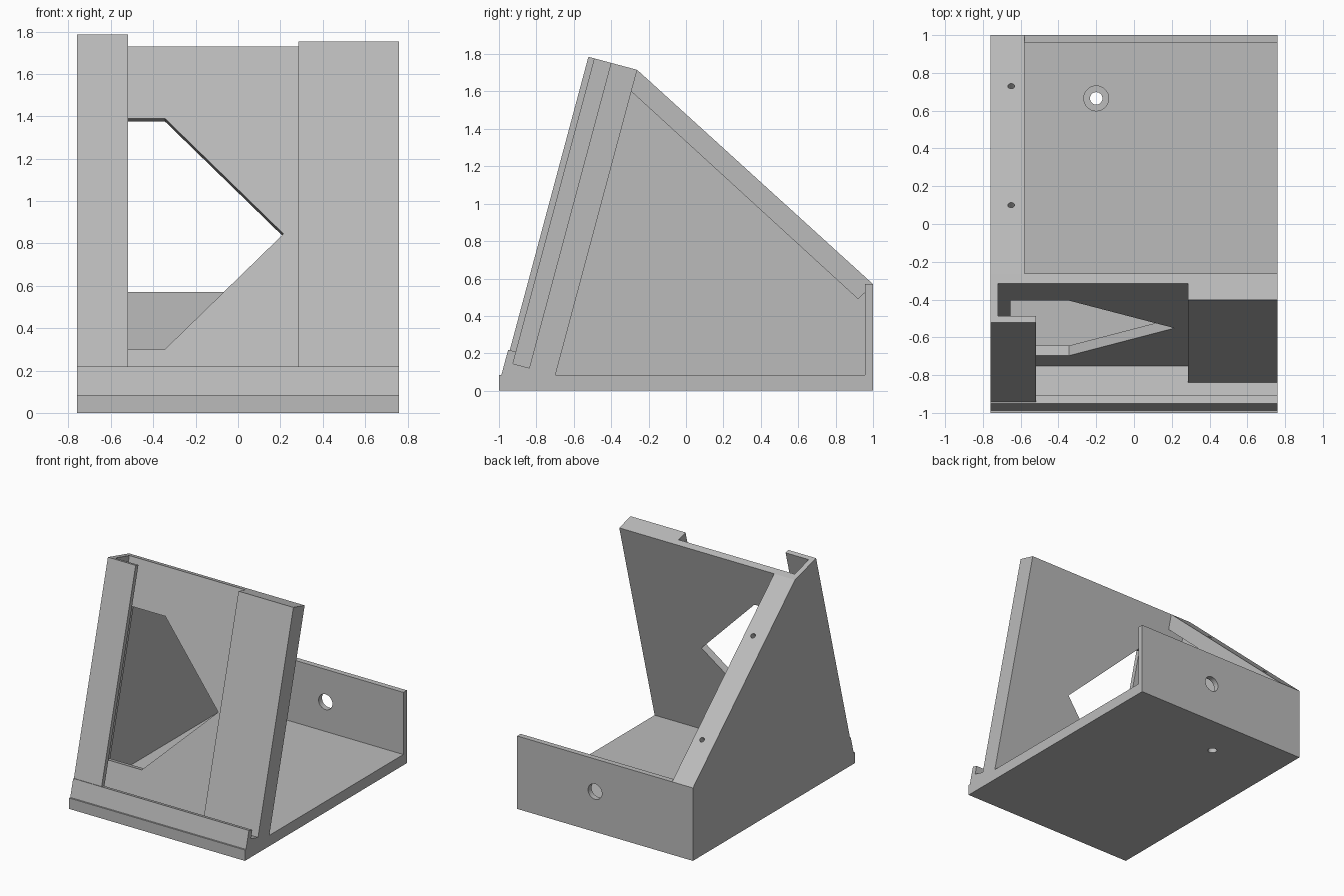
import bpy, bmesh, math
from mathutils import Vector, Matrix

cube = bpy.data.objects.get("Cube")
if cube:
    bpy.data.objects.remove(cube, do_unlink=True)

grey = bpy.data.materials.new("light grey")
grey.use_nodes = True
grey.diffuse_color = (0.5, 0.5, 0.5, 1)
grey.node_tree.nodes["Principled BSDF"].inputs["Base Color"].default_value = (0.5, 0.5, 0.5, 1)

# Tilted frame: d is depth behind the front face, s is height along it
TILT = math.radians(15)
UP = Vector((0, math.sin(TILT), math.cos(TILT)))
INWARD = Vector((0, math.cos(TILT), -math.sin(TILT)))
ORIGIN = Vector((0, -0.959, 0.154))
HEIGHT, PLATE_BACK, PLATE_FRONT, BLOCK_FRONT, LIP = 1.689, 0.27, 0.215, 0.125, 0.035
SILL = 0.065


def tilted(d, s, x=0):
    return ORIGIN + INWARD * d + UP * s + Vector((x, 0, 0))


def prism(name, points, sweep):
    """Extrude a closed outline along a vector."""
    bm = bmesh.new()
    face = bm.faces.new([bm.verts.new(p) for p in points])
    new = bmesh.ops.extrude_face_region(bm, geom=[face])["geom"]
    bmesh.ops.translate(bm, vec=sweep, verts=[v for v in new if isinstance(v, bmesh.types.BMVert)])
    bmesh.ops.recalc_face_normals(bm, faces=bm.faces)
    return finish(name, bm)


def finish(name, bm):
    mesh = bpy.data.meshes.new(name)
    bm.to_mesh(mesh)
    bm.free()
    mesh.materials.append(grey)
    obj = bpy.data.objects.new(name, mesh)
    bpy.context.collection.objects.link(obj)
    return obj


def side_prism(name, profile, x0, x1):
    """Extrude a side profile between two x positions."""
    pts = [Vector((x0, p[-2], p[-1])) for p in profile]
    return prism(name, pts, Vector((x1 - x0, 0, 0)))


def drill(name, centre, axis, radius, length):
    bm = bmesh.new()
    turn = Vector(axis).to_track_quat('Z', 'Y').to_matrix().to_4x4()
    bmesh.ops.create_cone(bm, cap_ends=True, segments=32, radius1=radius, radius2=radius,
                          depth=length, matrix=Matrix.Translation(centre) @ turn)
    return finish(name, bm)


def cut(body, cutter):
    cutter.hide_render = True
    mod = body.modifiers.new("cut", 'BOOLEAN')
    mod.operation, mod.solver, mod.object = 'DIFFERENCE', 'EXACT', cutter
    bpy.context.view_layer.objects.active = body
    bpy.ops.object.modifier_apply(modifier=mod.name)
    bpy.data.objects.remove(cutter, do_unlink=True)


# Solid wedge with the sill standing slightly proud of the front
body = side_prism("angled_stand", [
    (-1, 0), (1, 0), (1, 0.57), tilted(PLATE_BACK, HEIGHT), tilted(0, HEIGHT),
    tilted(0, SILL), tilted(-0.009, SILL), tilted(-0.009, -0.074), (-1, 0.085)], -0.76, 0.76)

# Open tray behind the plate, leaving floor and back wall
corner = tilted(PLATE_BACK, 0)
cut(body, side_prism("tray_cutter", [
    corner, (0.957, corner.z), (0.957, 0.57), (1.2, 0.57), (1.2, 2.1),
    tilted(PLATE_BACK, 2.1)], -0.58, 0.9))

# Hollow under the sloping flange, leaving a thin side wall
cut(body, side_prism("flange_cutter", [
    corner, (0.957, corner.z), (0.957, 0.525), (0.92, 0.49),
    tilted(PLATE_BACK, 1.569)], -0.72, -0.5))


# Stepped recesses in the front, and the slot behind the left lip
def recess(name, depth, x0, x1):
    cut(body, side_prism(name, [
        tilted(LIP, 0), tilted(depth, 0), tilted(depth, 2), tilted(-0.2, 2),
        tilted(-0.2, SILL), tilted(LIP, SILL)], x0, x1))


recess("block_recess_cutter", BLOCK_FRONT, 0.2, 0.9)
recess("plate_recess_cutter", PLATE_FRONT, -0.52, 0.285)
cut(body, side_prism("slot_cutter", [
    tilted(LIP, 0), tilted(PLATE_FRONT, 0), tilted(PLATE_FRONT, 2), tilted(LIP, 2)], -0.72, -0.4))

# Pointed window through the plate
window = [(-0.655, 0.209), (-0.345, 0.209), (0.215, 0.773), (-0.345, 1.337), (-0.655, 1.337)]
cut(body, prism("window_cutter", [tilted(0.15, s, x) for x, s in window], INWARD * 0.2))

# Holes: back wall, counterbored floor hole, two in the sloping flange
cut(body, drill("back_hole_cutter", (0.087, 1, 0.315), (0, 1, 0), 0.06, 0.3))
cut(body, drill("floor_hole_cutter", (-0.2, 0.665, 0.05), (0, 0, 1), 0.033, 0.3))
cut(body, drill("counterbore_cutter", (-0.2, 0.665, 0.095), (0, 0, 1), 0.066, 0.1))
for y in (0.73, 0.1):
    z = 0.57 + (1 - y) * 0.908
    cut(body, drill("flange_hole_cutter", (-0.65, y, z), (0, 0.672, 0.74), 0.018, 0.3))
